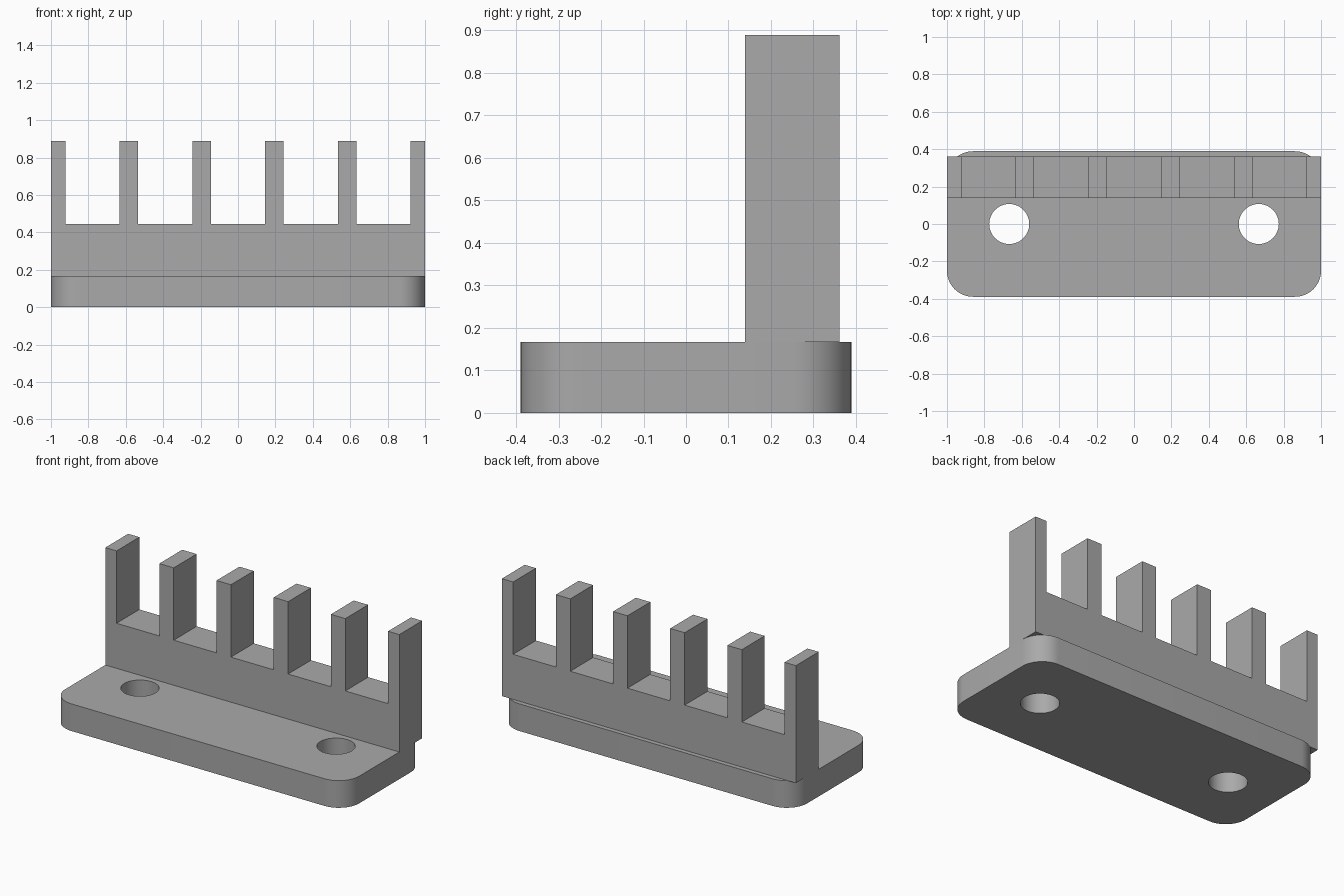
import bpy, bmesh, math
from mathutils import Vector

if "Cube" in bpy.data.objects:
    bpy.data.objects.remove(bpy.data.objects["Cube"], do_unlink=True)

GREY = (0.4, 0.4, 0.4, 1)
grey = bpy.data.materials.new("plain grey")
grey.use_nodes = True
grey.diffuse_color = GREY
grey.node_tree.nodes["Principled BSDF"].inputs["Base Color"].default_value = GREY

WIDTH, DEPTH, BASE_TOP = 2.0, 0.778, 0.167
CORNER = 0.139
SLOT_FLOOR, WALL_TOP = 0.444, 0.889
WALL_FRONT, WALL_BACK = 0.139, 0.361
SLOT_PITCH, SLOT_WIDTH = 0.389, 0.291


def extrude_profile(name, points, direction):
    """Solid made by sweeping a closed planar outline along a direction."""
    bm = bmesh.new()
    face = bm.faces.new([bm.verts.new(p) for p in points])
    swept = bmesh.ops.extrude_face_region(bm, geom=[face], use_keep_orig=True)
    moved = [g for g in swept["geom"] if isinstance(g, bmesh.types.BMVert)]
    bmesh.ops.translate(bm, verts=moved, vec=direction)
    bmesh.ops.recalc_face_normals(bm, faces=bm.faces)
    mesh = bpy.data.meshes.new(name)
    bm.to_mesh(mesh)
    bm.free()
    mesh.materials.append(grey)
    obj = bpy.data.objects.new(name, mesh)
    bpy.context.collection.objects.link(obj)
    return obj


def arc(cx, cy, z, radius, start, sweep, steps):
    return [Vector((cx + radius * math.cos(start + sweep * i / steps),
                    cy + radius * math.sin(start + sweep * i / steps), z))
            for i in range(steps + 1)]


# Rounded base plate
outline = []
for quarter, (sx, sy) in enumerate([(1, 1), (-1, 1), (-1, -1), (1, -1)]):
    outline += arc(sx * (WIDTH / 2 - CORNER), sy * (DEPTH / 2 - CORNER), 0,
                   CORNER, quarter * math.pi / 2, math.pi / 2, 12)
base = extrude_profile("base_plate", outline, (0, 0, BASE_TOP))

# Screw holes through the base
for side, x in (("left", 0.667), ("right", -0.667)):
    ring = arc(x, 0, -0.1, 0.107, 0, math.tau, 48)[:-1]
    cutter = extrude_profile(side + "_hole_cutter", ring, (0, 0, 0.5))
    cutter.hide_render = True
    cutter.hide_set(True)
    cut = base.modifiers.new(side + "_screw_hole", 'BOOLEAN')
    cut.operation, cut.solver, cut.object = 'DIFFERENCE', 'EXACT', cutter

bpy.context.view_layer.update()
evaluated = base.evaluated_get(bpy.context.evaluated_depsgraph_get())
drilled = bpy.data.meshes.new_from_object(evaluated)
base.modifiers.clear()
base.data = drilled
for obj in [o for o in bpy.data.objects if o.name.endswith("_hole_cutter")]:
    bpy.data.objects.remove(obj, do_unlink=True)

# Slotted upright wall with six prongs, swept from front to back
profile = [(-WIDTH / 2, BASE_TOP), (-WIDTH / 2, WALL_TOP)]
for slot in range(-2, 3):
    left = slot * SLOT_PITCH - SLOT_WIDTH / 2
    right = left + SLOT_WIDTH
    profile += [(left, WALL_TOP), (left, SLOT_FLOOR),
                (right, SLOT_FLOOR), (right, WALL_TOP)]
profile += [(WIDTH / 2, WALL_TOP), (WIDTH / 2, BASE_TOP)]
extrude_profile("slotted_wall", [(x, WALL_FRONT, z) for x, z in profile],
                (0, WALL_BACK - WALL_FRONT, 0))

# Smooth the round corners and holes, keep the hard edges
bpy.ops.object.select_all(action='DESELECT')
base.select_set(True)
bpy.context.view_layer.objects.active = base
bpy.ops.object.shade_smooth_by_angle(angle=math.radians(30))
